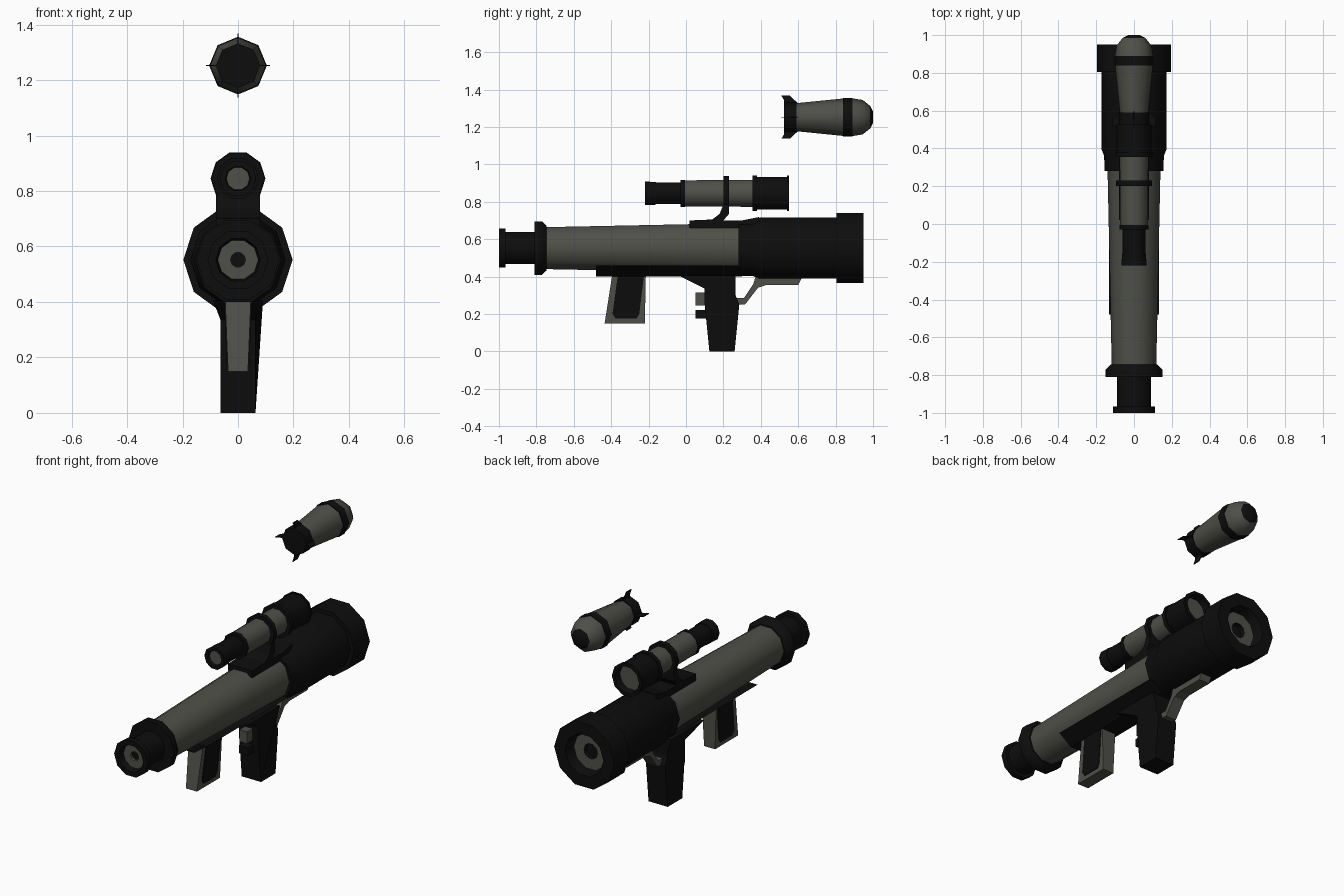
import bpy, bmesh, math

cube = bpy.data.objects.get("Cube")
if cube:
    bpy.data.objects.remove(cube)


def make_mat(name, rgb):
    m = bpy.data.materials.new(name)
    m.use_nodes = True
    m.diffuse_color = (*rgb, 1)
    m.node_tree.nodes["Principled BSDF"].inputs["Base Color"].default_value = (*rgb, 1)
    return m


MATS = [make_mat("near black", (0.004, 0.004, 0.004)),
        make_mat("olive grey", (0.08, 0.08, 0.066))]
DARK, GREY = 0, 1


def finish(name, bm, smooth):
    bmesh.ops.remove_doubles(bm, verts=bm.verts[:], dist=1e-5)
    bmesh.ops.recalc_face_normals(bm, faces=bm.faces[:])
    mesh = bpy.data.meshes.new(name)
    bm.to_mesh(mesh)
    bm.free()
    for m in MATS:
        mesh.materials.append(m)
    ob = bpy.data.objects.new(name, mesh)
    bpy.context.collection.objects.link(ob)
    if smooth:
        bpy.ops.object.select_all(action='DESELECT')
        ob.select_set(True)
        bpy.context.view_layer.objects.active = ob
        bpy.ops.object.shade_smooth_by_angle(angle=math.radians(46))
    return ob


def lathe(name, z, sides, *bands):
    """Turn bands of (colour, (y, r), (y, r), ...) about a line along y; bands share ends."""
    bm = bmesh.new()
    last = None
    for colour, *points in bands:
        for y, r in points:
            ring = []
            for i in range(sides):
                a = math.tau * i / sides
                ring.append(bm.verts.new((r * math.cos(a), y, z + r * math.sin(a))))
            if last:
                for i in range(sides):
                    j = (i + 1) % sides
                    f = bm.faces.new((last[i], last[j], ring[j], ring[i]))
                    f.material_index = colour
            last = ring
    return finish(name, bm, True)


def prism(name, colour, points, width):
    """Side outline of (y, z) points, with half width given by a function of z."""
    bm = bmesh.new()
    right, left = [[bm.verts.new((s * width(z), y, z)) for y, z in points] for s in (-1, 1)]
    bm.faces.new(right)
    bm.faces.new(left)
    for i in range(len(points)):
        j = (i + 1) % len(points)
        bm.faces.new((right[i], right[j], left[j], left[i]))
    for f in bm.faces:
        f.material_index = colour
    return finish(name, bm, False)


def box(name, colour, y0, y1, z0, z1, half):
    return prism(name, colour, [(y0, z0), (y1, z0), (y1, z1), (y0, z1)], lambda z: half)


# Main tube, with recessed grey faces at both ends
lathe("launch_tube", 0.552, 10,
      (DARK, (-0.95, 0), (-0.95, 0.027)),
      (GREY, (-0.965, 0.027), (-0.965, 0.073)),
      (DARK, (-1, 0.08), (-1, 0.11), (-0.965, 0.11), (-0.965, 0.09), (-0.81, 0.09),
       (-0.81, 0.15), (-0.77, 0.15), (-0.745, 0.125), (-0.745, 0.118)),
      (GREY, (0.28, 0.14)),
      (DARK, (0.28, 0.156), (0.36, 0.158), (0.395, 0.172), (0.805, 0.172),
       (0.805, 0.197), (0.95, 0.197), (0.95, 0.125), (0.89, 0.11)),
      (GREY, (0.89, 0.045)),
      (DARK, (0.86, 0.045), (0.86, 0)))

# Scope
lathe("scope", 0.845, 10,
      (GREY, (-0.205, 0), (-0.205, 0.042)),
      (DARK, (-0.22, 0.046), (-0.22, 0.066), (-0.16, 0.064), (-0.16, 0.06), (-0.03, 0.06),
       (-0.03, 0.076), (-0.005, 0.076), (-0.005, 0.073)),
      (GREY, (0.355, 0.076)),
      (DARK, (0.355, 0.099), (0.38, 0.099), (0.38, 0.092), (0.54, 0.092), (0.54, 0.099),
       (0.552, 0.099), (0.552, 0.08), (0.51, 0.075)),
      (GREY, (0.51, 0)))
lathe("scope_strap", 0.845, 10,
      (DARK, (0.2, 0.07), (0.2, 0.096), (0.23, 0.096), (0.23, 0.07)))

# Scope mount
prism("scope_mount", DARK,
      [(0.02, 0.66), (0.02, 0.7), (0.14, 0.705), (0.18, 0.735), (0.2, 0.785), (0.23, 0.785),
       (0.23, 0.735), (0.2, 0.7), (0.3, 0.7), (0.39, 0.718), (0.39, 0.66)],
      lambda z: 0.08)

# Rail under the tube
prism("under_rail", DARK, [(-0.48, 0.458), (-0.48, 0.4), (0.3, 0.4), (0.3, 0.458)],
      lambda z: 0.05 if z < 0.43 else 0.132)

# Front grip with trigger parts
prism("main_grip", DARK,
      [(-0.04, 0.405), (0.1, 0.335), (0.1, 0.25), (0.125, 0), (0.26, 0), (0.285, 0.25),
       (0.265, 0.3), (0.265, 0.335), (0.265, 0.405)],
      lambda z: 0.09 if z > 0.39 else 0.063)
box("trigger", GREY, 0.05, 0.12, 0.245, 0.315, 0.025)
box("trigger_button", DARK, 0.05, 0.13, 0.175, 0.222, 0.03)
prism("front_bracket", GREY,
      [(0.26, 0.25), (0.315, 0.25), (0.385, 0.34), (0.43, 0.355), (0.6, 0.355), (0.62, 0.395),
       (0.37, 0.395), (0.36, 0.36), (0.31, 0.285), (0.26, 0.285)],
      lambda z: 0.035)

# Rear handle with dark side panels
prism("rear_handle", GREY, [(-0.395, 0.405), (-0.435, 0.15), (-0.22, 0.15), (-0.215, 0.405)],
      lambda z: 0.036 + 0.04 * (z - 0.15))
prism("rear_handle_panels", DARK,
      [(-0.365, 0.405), (-0.393, 0.2), (-0.375, 0.175), (-0.265, 0.175), (-0.25, 0.2),
       (-0.225, 0.405)],
      lambda z: 0.04 + 0.04 * (z - 0.15))

# Rocket above the tube
lathe("rocket_body", 1.252, 8,
      (DARK, (0.525, 0), (0.525, 0.08), (0.59, 0.08), (0.59, 0.075)),
      (GREY, (0.84, 0.1)),
      (DARK, (0.84, 0.104), (0.89, 0.104), (0.89, 0.101)),
      (GREY, (0.945, 0.092), (0.985, 0.06)),
      (DARK, (1, 0.03), (1, 0)))
for k, side in enumerate(("left", "top", "right", "bottom")):
    fin = prism("rocket_fin_" + side, DARK,
                [(0.525, 0.05), (0.525, 0.09), (0.51, 0.115), (0.555, 0.115), (0.595, 0.078),
                 (0.595, 0.05)], lambda z: 0.002)
    fin.location.z = 1.252
    fin.rotation_euler.y = math.pi / 2 * (1 - k)
